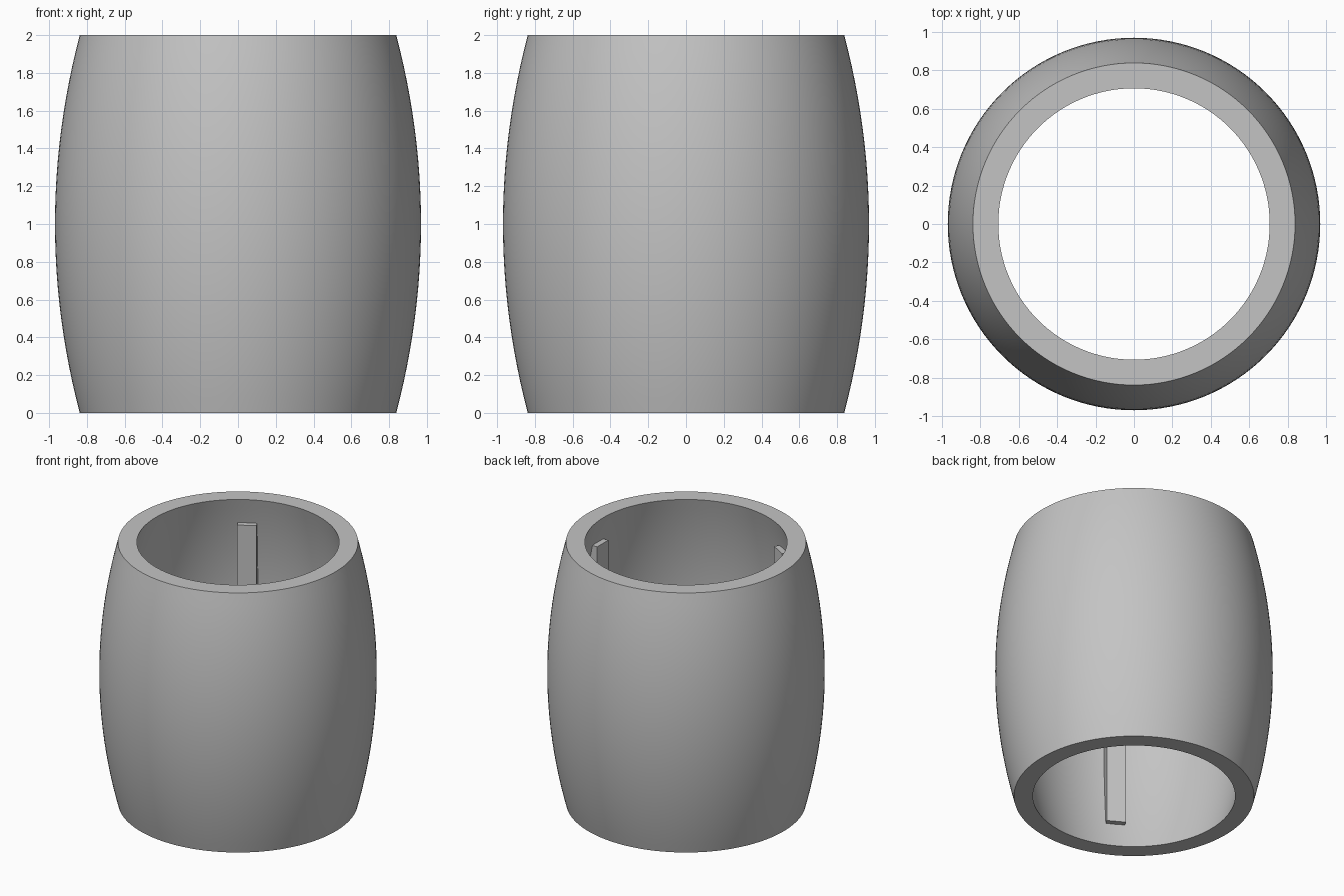
import bpy, bmesh, math
from mathutils import Matrix, Vector

cube = bpy.data.objects.get("Cube")
if cube:
    bpy.data.objects.remove(cube, do_unlink=True)

SIDES, STEPS = 128, 24
END_RADIUS, BULGE, WALL = 0.838, 0.131, 0.132
RIB_START, RIB_END, RIB_WIDTH, RIB_HEIGHT = 0.71, 0.86, 0.135, 1.6

grey = bpy.data.materials.new("plain grey")
grey.use_nodes = True
colour = (0.55, 0.55, 0.55, 1)
grey.diffuse_color = colour
grey.node_tree.nodes["Principled BSDF"].inputs["Base Color"].default_value = colour


def make_object(name, bm):
    bmesh.ops.recalc_face_normals(bm, faces=bm.faces)
    mesh = bpy.data.meshes.new(name)
    bm.to_mesh(mesh)
    bm.free()
    mesh.materials.append(grey)
    obj = bpy.data.objects.new(name, mesh)
    bpy.context.collection.objects.link(obj)
    return obj


# Barrel shell: bulged outer wall up, parallel inner wall down, spun round z
def wall_profile(end_radius):
    heights = [2 * i / STEPS for i in range(STEPS + 1)]
    return [Vector((end_radius + BULGE * (1 - (z - 1) ** 2), 0, z)) for z in heights]


profile = wall_profile(END_RADIUS) + wall_profile(END_RADIUS - WALL)[::-1]
bm = bmesh.new()
verts = [bm.verts.new(p) for p in profile]
edges = [bm.edges.new((v, verts[i - 1])) for i, v in enumerate(verts)]
bmesh.ops.spin(bm, geom=verts + edges, cent=(0, 0, 0), axis=(0, 0, 1),
               angle=math.tau, steps=SIDES, use_merge=True)
bmesh.ops.remove_doubles(bm, verts=bm.verts, dist=0.0001)
shell = make_object("barrel_shell", bm)
bpy.ops.object.select_all(action="DESELECT")
shell.select_set(True)
bpy.context.view_layer.objects.active = shell
bpy.ops.object.shade_smooth_by_angle(angle=math.radians(30))

# Three upright ribs set into the inner wall
for i in range(3):
    bm = bmesh.new()
    bmesh.ops.create_cube(bm, size=1, matrix=(
        Matrix.Rotation(i * math.tau / 3, 4, "Z")
        @ Matrix.Translation(((RIB_START + RIB_END) / 2, 0, 1))
        @ Matrix.Diagonal((RIB_END - RIB_START, RIB_WIDTH, RIB_HEIGHT, 1))))
    make_object(f"inner_rib_{i + 1}", bm)
